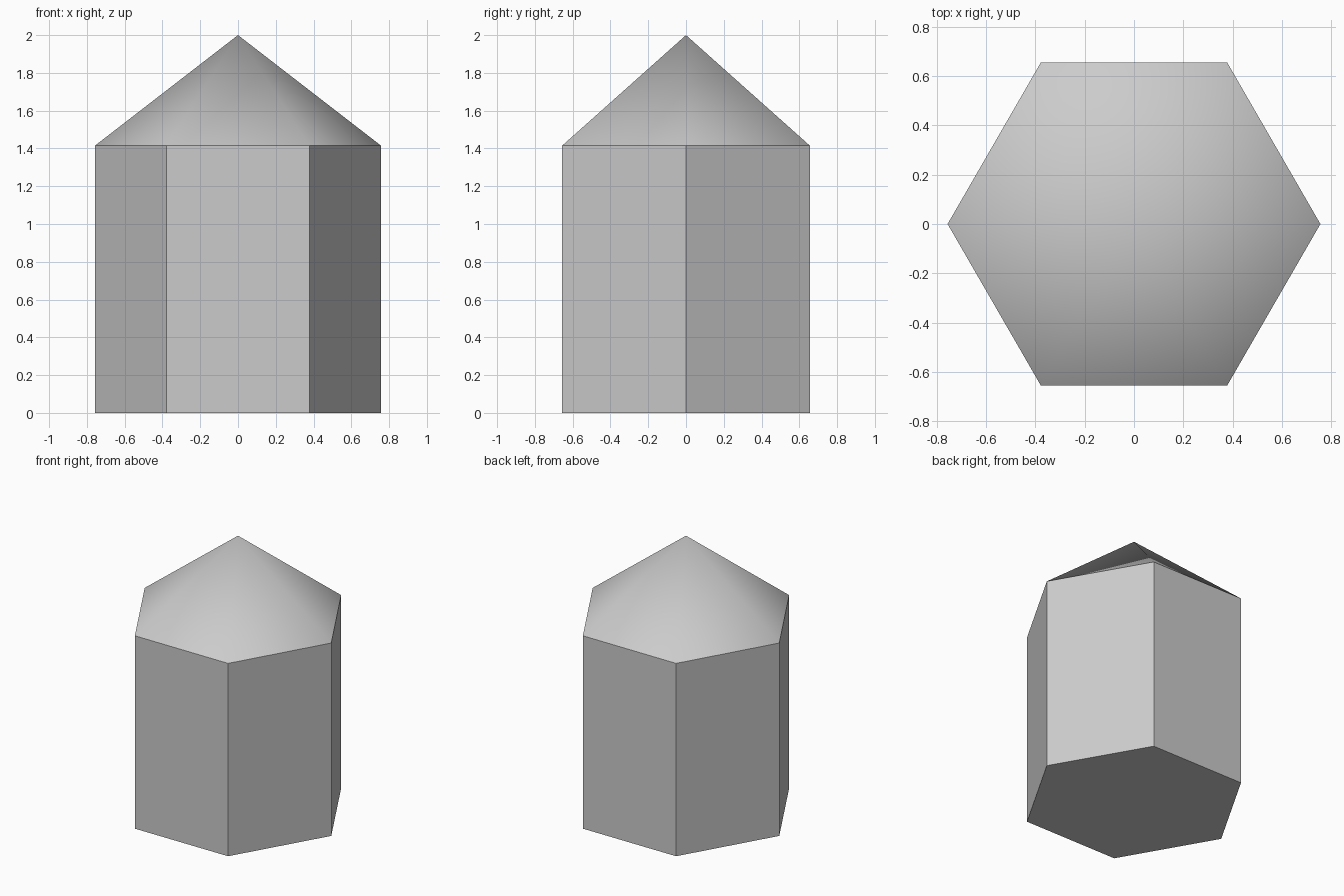
import bpy
import bmesh
from math import cos, sin, pi, radians
from mathutils import Vector

if "Cube" in bpy.data.objects:
    bpy.data.objects.remove(bpy.data.objects["Cube"])

RADIUS, EAVE, TOP, SIDES = 0.757, 1.415, 2.0, 6

bm = bmesh.new()

# Hexagonal base with corners on the x axis, facing down
ring = [bm.verts.new((RADIUS * cos(2 * pi * i / SIDES), RADIUS * sin(2 * pi * i / SIDES), 0))
        for i in range(SIDES)]
base = bm.faces.new(ring)

# Upright walls
new = bmesh.ops.extrude_face_region(bm, geom=[base], use_keep_orig=True)["geom"]
bmesh.ops.translate(bm, vec=Vector((0, 0, EAVE)),
                    verts=[g for g in new if isinstance(g, bmesh.types.BMVert)])

# Pointed top
cap = [g for g in new if isinstance(g, bmesh.types.BMFace)]
apex = bmesh.ops.poke(bm, faces=cap)["verts"][0]
apex.co = (0, 0, TOP)

bmesh.ops.recalc_face_normals(bm, faces=bm.faces[:])
mesh = bpy.data.meshes.new("pointed_hexagonal_prism")
bm.to_mesh(mesh)
bm.free()
prism = bpy.data.objects.new("pointed_hexagonal_prism", mesh)
bpy.context.collection.objects.link(prism)

# Smooth across the pointed top (39 degrees), sharp at eaves (48) and wall corners (60)
bpy.context.view_layer.objects.active = prism
prism.select_set(True)
bpy.ops.object.shade_smooth_by_angle(angle=radians(44))
